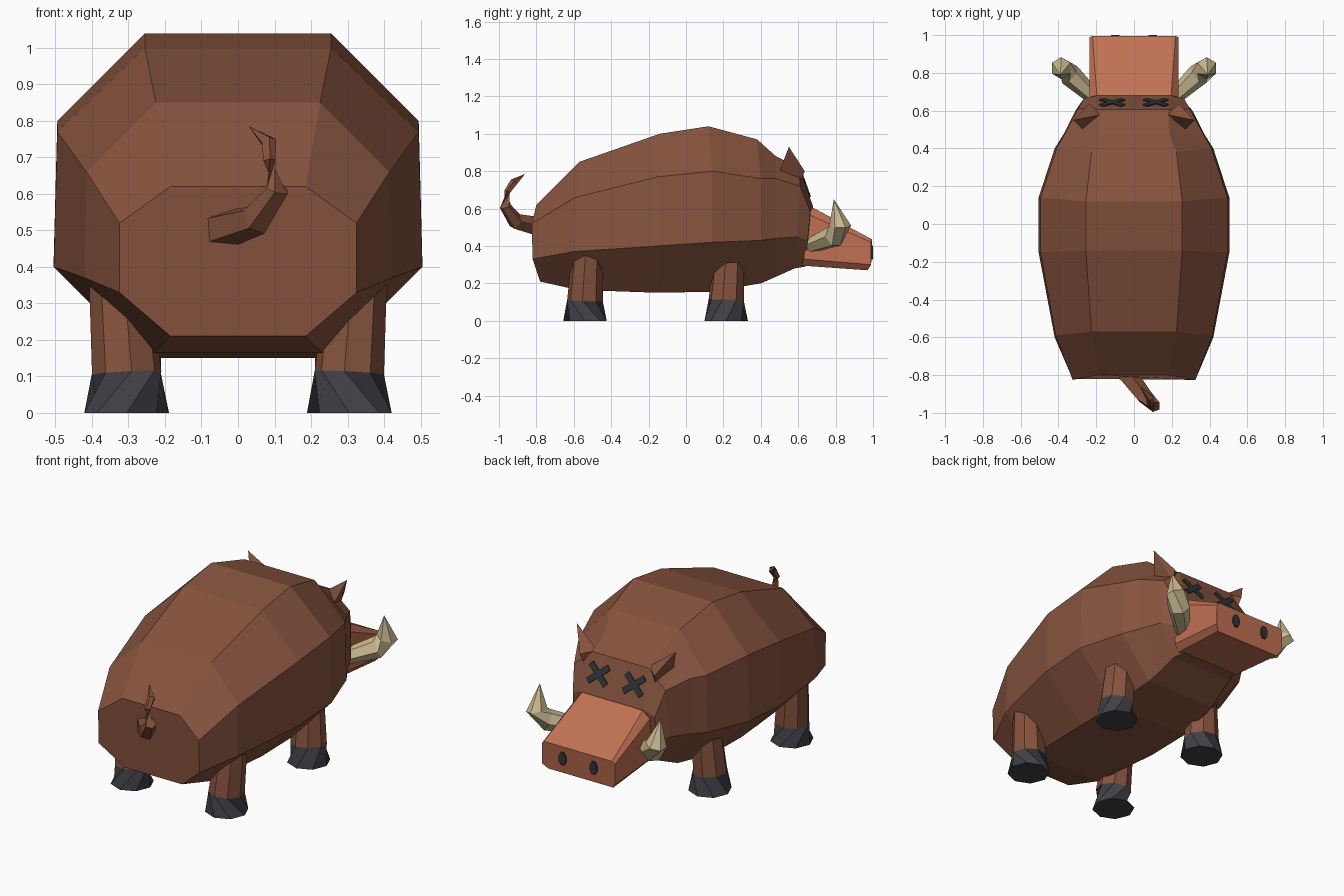
import bpy, bmesh, math
from mathutils import Matrix, Vector

cube = bpy.data.objects.get("Cube")
if cube:
    bpy.data.objects.remove(cube, do_unlink=True)


def material(name, *rgb):
    mat = bpy.data.materials.new(name)
    mat.use_nodes = True
    mat.diffuse_color = (*rgb, 1)
    mat.node_tree.nodes["Principled BSDF"].inputs["Base Color"].default_value = (*rgb, 1)
    return mat


BROWN = material("brown hide", 0.24, 0.087, 0.048)
ORANGE = material("orange snout", 0.53, 0.165, 0.085)
HOOF = material("dark grey hoof", 0.052, 0.052, 0.063)
IVORY = material("ivory tusk", 0.60, 0.50, 0.29)
SLATE = material("dark slate", 0.03, 0.034, 0.04)


def finish(name, bm, *mats):
    bmesh.ops.remove_doubles(bm, verts=bm.verts, dist=0.0005)
    bmesh.ops.recalc_face_normals(bm, faces=bm.faces)
    mesh = bpy.data.meshes.new(name)
    bm.to_mesh(mesh)
    bm.free()
    for mat in mats:
        mesh.materials.append(mat)
    obj = bpy.data.objects.new(name, mesh)
    bpy.context.collection.objects.link(obj)
    return obj


def skin(rings):
    """Join equal-sized rings of points into a capped shell."""
    bm = bmesh.new()
    loops = [[bm.verts.new(p) for p in ring] for ring in rings]
    n = len(loops[0])
    for a, b in zip(loops, loops[1:]):
        for i in range(n):
            j = (i + 1) % n
            bm.faces.new((a[i], a[j], b[j], b[i]))
    bm.faces.new(loops[0])
    bm.faces.new(loops[-1])
    return bm


def loft(rails):
    """Skin a symmetric body from rails of (half width, y, z), top to bottom."""
    rings = []
    for section in zip(*rails):
        mirrored = [(-x, y, z) for x, y, z in reversed(section)]
        rings.append(list(section) + mirrored)
    return skin(rings)


def tube(path, radii, sides, turn=0):
    """Faceted tapering tube along a path."""
    pts = [Vector(p) for p in path]
    rings = []
    for i, (p, r) in enumerate(zip(pts, radii)):
        along = pts[min(i + 1, len(pts) - 1)] - pts[max(i - 1, 0)]
        frame = along.to_track_quat('Z', 'Y')
        angles = [turn + math.tau * k / sides for k in range(sides)]
        rings.append([p + frame @ Vector((r * math.cos(a), r * math.sin(a), 0)) for a in angles])
    return skin(rings)


# Barrel body with head, tail end first
top = [(0.185, -0.80, 0.62), (0.225, -0.57, 0.85), (0.255, -0.14, 1.0), (0.255, 0.12, 1.04),
       (0.225, 0.38, 0.97), (0.185, 0.48, 0.88), (0.18, 0.605, 0.82), (0.2, 0.68, 0.61)]
upper = [(0.325, -0.825, 0.52), (0.415, -0.59, 0.66), (0.495, -0.15, 0.77), (0.495, 0.14, 0.8),
         (0.41, 0.4, 0.76), (0.365, 0.48, 0.76), (0.295, 0.61, 0.72), (0.265, 0.665, 0.58)]
lower = [(0.325, -0.82, 0.33), (0.42, -0.6, 0.37), (0.505, -0.15, 0.4), (0.505, 0.14, 0.42),
         (0.42, 0.4, 0.43), (0.37, 0.48, 0.44), (0.31, 0.6, 0.45), (0.265, 0.65, 0.43)]
bottom = [(0.185, -0.78, 0.21), (0.23, -0.58, 0.165), (0.255, -0.15, 0.15), (0.255, 0.13, 0.155),
          (0.225, 0.4, 0.2), (0.21, 0.48, 0.235), (0.2, 0.58, 0.28), (0.18, 0.64, 0.29)]
finish("body", loft([top, upper, lower, bottom]), BROWN)

# Chamfered snout
finish("snout", loft([
    [(0.195, 0.66, 0.615), (0.22, 0.995, 0.435)],
    [(0.235, 0.65, 0.57), (0.235, 0.99, 0.42)],
    [(0.235, 0.63, 0.33), (0.235, 0.99, 0.3)],
    [(0.2, 0.62, 0.295), (0.21, 0.97, 0.27)],
]), ORANGE)

# Curled tail
finish("tail", tube(
    [(-0.05, -0.78, 0.5), (0.05, -0.91, 0.53), (0.11, -0.965, 0.61),
     (0.085, -0.955, 0.69), (0.085, -0.92, 0.74), (0.03, -0.86, 0.785)],
    [0.055, 0.045, 0.032, 0.018, 0.022, 0], 5), BROWN)

# Outline of the sloping brow that carries the eyes
brow_top, brow_base = Vector(top[-2]), Vector(top[-1])
slope = math.atan2(brow_base.y - brow_top.y, brow_top.z - brow_base.z)
brow = brow_top.lerp(brow_base, 0.48)

for side, label in ((1, "left"), (-1, "right")):
    # Legs with flared hooves
    for name, y, x_top, height in (("front", 0.215, 0.295, 0.33), ("rear", -0.54, 0.325, 0.37)):
        leg = tube([(side * 0.305, y, 0), (side * 0.305, y, 0.11), (side * x_top, y + 0.015, height)],
                   [0.116, 0.096, 0.084], 8)
        for face in leg.faces:
            face.material_index = int(face.calc_center_median().z < 0.1)
        finish(f"{label}_{name}_leg", leg, BROWN, HOOF)

    # Tusk sweeping out, then up to a point
    finish(f"{label}_tusk", tube(
        [(side * 0.2, 0.66, 0.4), (side * 0.34, 0.79, 0.45),
         (side * 0.385, 0.825, 0.51), (side * 0.39, 0.79, 0.65)],
        [0.04, 0.06, 0.058, 0], 6), IVORY)

    # Pointed ear
    ear = bmesh.new()
    for x, y, z in ((0.17, 0.58, 0.82), (0.24, 0.635, 0.80), (0.23, 0.61, 0.74),
                    (0.27, 0.5, 0.8), (0.32, 0.55, 0.93)):
        ear.verts.new((side * x, y, z))
    bmesh.ops.convex_hull(ear, input=ear.verts)
    finish(f"{label}_ear", ear, BROWN)

    # Crossed eye lying on the brow
    eye = bmesh.new()
    place = Matrix.Translation((side * 0.115, brow.y, brow.z)) @ Matrix.Rotation(slope, 4, 'X')
    for tilt in (-1, 1):
        bar = Matrix.Rotation(tilt * math.radians(40), 4, 'Y') @ Matrix.Diagonal((0.15, 0.014, 0.034, 1))
        bmesh.ops.create_cube(eye, size=1, matrix=place @ bar)
    finish(f"{label}_eye", eye, SLATE)

    # Oval nostril plate
    nostril = bmesh.new()
    shape = (Matrix.Translation((side * 0.1, 0.995, 0.365)) @ Matrix.Diagonal((0.6, 1, 1, 1))
             @ Matrix.Rotation(math.pi / 2, 4, 'X') @ Matrix.Rotation(math.pi / 8, 4, 'Z'))
    bmesh.ops.create_cone(nostril, cap_ends=True, segments=8, radius1=0.04, radius2=0.04,
                          depth=0.009, matrix=shape)
    finish(f"{label}_nostril", nostril, SLATE)
